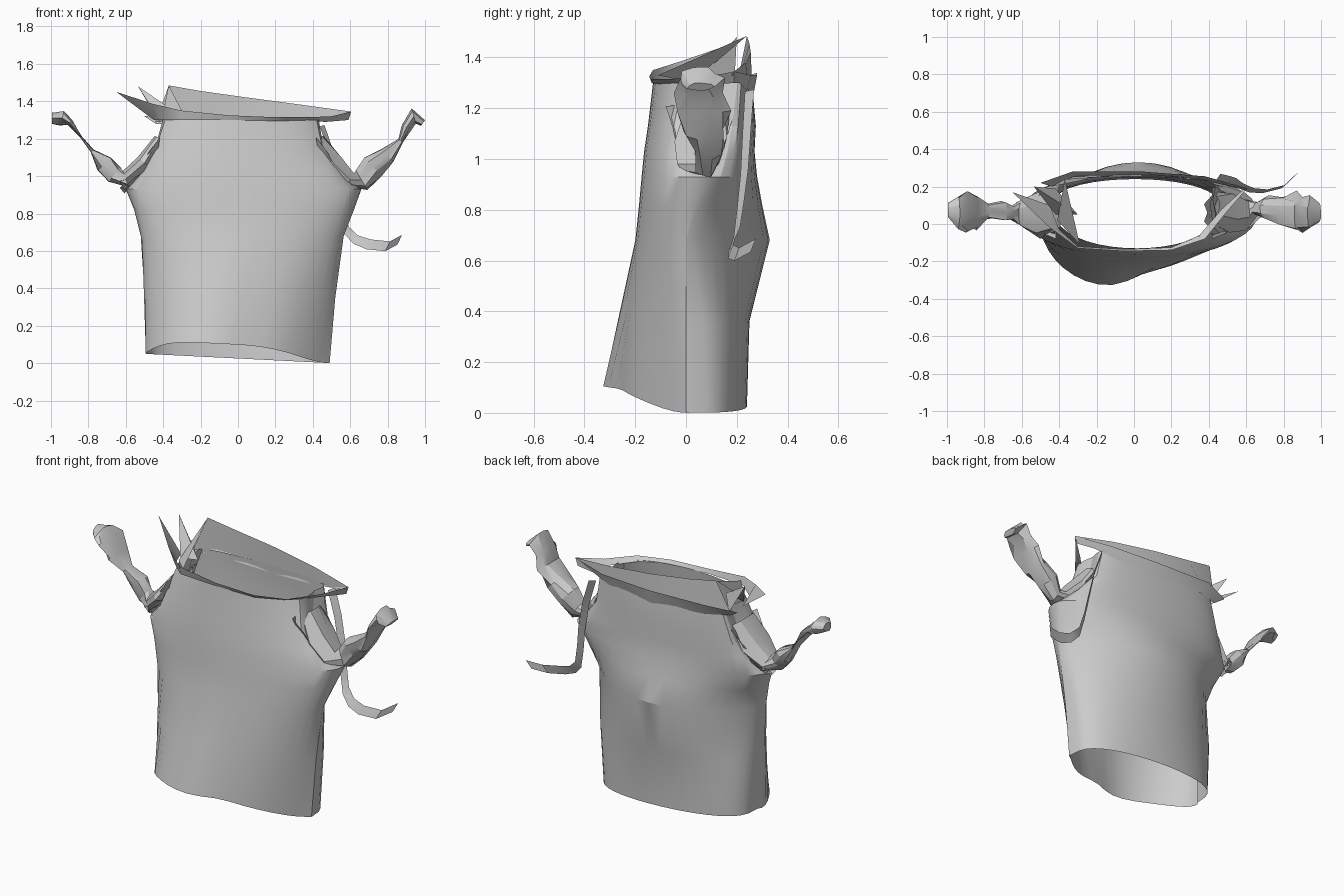
import bpy, math, random
from mathutils import Vector

random.seed(4)


def make(name, verts, faces, angle=35):
    me = bpy.data.meshes.new(name)
    me.from_pydata([tuple(v) for v in verts], [], faces)
    ob = bpy.data.objects.new(name, me)
    bpy.context.collection.objects.link(ob)
    bpy.ops.object.select_all(action='DESELECT')
    ob.select_set(True)
    bpy.context.view_layer.objects.active = ob
    bpy.ops.object.shade_smooth_by_angle(angle=math.radians(angle))
    return ob


def loft(name, rings, closed=True, angle=35):
    """Skin a list of equal-length point rows."""
    n = len(rings[0])
    faces = []
    for r in range(len(rings) - 1):
        for i in range(n if closed else n - 1):
            j = (i + 1) % n
            faces.append((r*n + i, r*n + j, (r + 1)*n + j, (r + 1)*n + i))
    return make(name, [v for ring in rings for v in ring], faces, angle)


# Body: open cloth tube; z, left, right, side y, front y, back y,
# front/back exponents, depth of the armhole groove
stations = [
    (0.00, -0.48, 0.49, 0.00, -0.33, 0.24, 1.6, 0.6, 0),
    (0.35, -0.50, 0.52, 0.00, -0.265, 0.25, 1.3, 0.7, 0),
    (0.68, -0.52, 0.565, 0.00, -0.20, 0.33, 1.0, 1.5, 0),
    (0.82, -0.555, 0.62, 0.03, -0.185, 0.30, 0.9, 1.2, 0),
    (0.93, -0.60, 0.66, 0.06, -0.175, 0.28, 0.9, 0.9, 0),
    (1.03, -0.55, 0.59, 0.08, -0.165, 0.27, 0.8, 0.7, 0.06),
    (1.13, -0.50, 0.51, 0.09, -0.15, 0.275, 0.7, 0.6, 0.08),
    (1.30, -0.44, 0.47, 0.13, -0.13, 0.26, 0.75, 0.5, 0.05),
]
N = 40
rings = []
for z, xl, xr, y0, yf, yb, ef, eb, groove in stations:
    ring = []
    low = max(0.0, 1 - z/0.7)
    for i in range(N):
        a = 2*math.pi*i/N
        c, s = math.cos(a), math.sin(a)
        x = (xl + xr)/2 + (xr - xl)/2*c
        x -= math.copysign(groove, c)*max(0, 1 - abs(s)/0.45)
        k = abs(s)**(ef if s < 0 else eb)
        lift = low*(0.025 - 0.05*x)
        if s < 0:
            x -= 0.12*low*abs(s)
            dent = 0.035*low*math.exp(-((x - 0.06)/0.12)**2)
            y = y0 + (yf - y0)*k + dent
            lift += 0.08*low*k*k*(3 - 2*k)
        else:
            y = y0 + (yb - y0)*k
        ring.append((x, y, max(0, z + lift)))
    rings.append(ring)
loft("body_cloth", rings, angle=25)


# Sleeves: crumpled, flattened tubes; x, y, z, half width in y, half thickness
def sleeve(name, path):
    rows = []
    pts = [Vector(p[:3]) for p in path]
    for i, p in enumerate(path):
        t = (pts[min(i + 1, len(pts) - 1)] - pts[max(i - 1, 0)]).normalized()
        nrm = Vector((-t.z, 0, t.x)).normalized()
        row = []
        for k in range(10):
            a = 2*math.pi*k/10
            w = random.uniform(0.65, 1.1)
            row.append(pts[i] + Vector((0, 1, 0))*p[3]*w*math.cos(a)
                       + nrm*p[4]*w*math.sin(a))
        rows.append(row)
    rows.append([pts[-1]]*10)  # pinched end
    loft(name, rows, angle=25)


sleeve("left_sleeve", [
    (-0.42, .08, 1.20, .12, .03), (-0.50, .06, 1.07, .13, .05),
    (-0.60, .06, 0.985, .09, .05), (-0.66, .06, 1.01, .04, .05),
    (-0.71, .07, 1.07, .06, .065), (-0.78, .07, 1.135, .05, .012),
    (-0.84, .06, 1.21, .11, .006), (-0.90, .07, 1.285, .12, .02),
    (-0.94, .08, 1.31, .10, .04), (-0.995, .07, 1.31, .05, .03)])
sleeve("right_sleeve", [
    (0.43, .08, 1.20, .12, .03), (0.51, .07, 1.07, .13, .05),
    (0.60, .06, 0.98, .09, .05), (0.66, .08, 0.98, .05, .06),
    (0.72, .08, 1.05, .07, .07), (0.80, .07, 1.11, .09, .05),
    (0.87, .06, 1.19, .11, .015), (0.90, .07, 1.26, .11, .03),
    (0.94, .06, 1.32, .09, .045), (0.99, .05, 1.285, .06, .02)])

# Gathered folds where each sleeve meets the body
for side, name in ((-1, "left_armhole_fold"), (1, "right_armhole_fold")):
    rows = []
    for i in range(7):
        t = i/6
        y = -0.08 + 0.28*t
        dip = math.sin(math.pi*t)
        row = []
        for k, (x, z) in enumerate(((0.43, 1.22), (0.47, 1.11), (0.55, 1.01), (0.62, 0.96))):
            j = 0.012*(1 if (i + k) % 2 else -1)
            row.append((side*(x - 0.05*dip*(k < 2) + j),
                        0.06 + (y - 0.06)*(1 - 0.2*k), z - 0.04*dip + j))
        rows.append(row)
    loft(name, rows, closed=False, angle=20)

# Strap hanging from the back of the neck and curling out at the right
strap = [(.45, .25, 1.27), (.50, .24, 1.12), (.535, .23, .95), (.555, .215, .82),
         (.58, .20, .71), (.63, .18, .66), (.70, .175, .635), (.80, .20, .625),
         (.865, .265, .66)]
rows = []
for i, (x, y, z) in enumerate(strap):
    flat = min(1, i/6)
    d = Vector((0.012, 0.018 - 0.008*flat, 0.004 + 0.022*flat))
    rows.append([Vector((x, y, z)) - d, Vector((x, y, z)) + d])
loft("side_strap", rows, closed=False)

# Front collar band: a thin lip sweeping from the left spike to the right tip
lower = [(-.45, .10, 1.30), (-.40, -.03, 1.30), (-.30, -.12, 1.30), (-.05, -.135, 1.30),
         (.20, -.125, 1.295), (.35, -.06, 1.295), (.47, .08, 1.29), (.59, .19, 1.30)]
upper = [(-.65, .17, 1.45), (-.45, -.02, 1.385), (-.30, -.13, 1.35), (-.05, -.145, 1.325),
         (.20, -.14, 1.315), (.38, -.08, 1.315), (.50, .07, 1.32), (.605, .19, 1.345)]
loft("front_collar", [lower, upper], closed=False)

# Back collar: tall flap rising to the left peak
lower = [(-.44, .20, 1.29), (-.32, .255, 1.30), (0, .26, 1.30), (.30, .245, 1.30), (.59, .19, 1.30)]
upper = [(-.37, .24, 1.485), (-.20, .25, 1.455), (.05, .255, 1.42), (.35, .235, 1.38), (.605, .19, 1.345)]
loft("back_collar", [lower, upper], closed=False)
lower = [(-.44, .20, 1.28), (-.30, .25, 1.27), (.05, .265, 1.25), (.35, .24, 1.27), (.60, .18, 1.33)]
outer = [(-.50, .22, 1.32), (-.33, .28, 1.34), (.05, .28, 1.33), (.38, .255, 1.33), (.605, .19, 1.345)]
loft("back_collar_lip", [lower, outer], closed=False)

# Pointed scraps at the left end of the collar
make("left_collar_points", [
    (-.535, .20, 1.48), (-.30, .05, 1.32), (-.42, .19, 1.29), (-.42, .05, 1.30),
    (-.37, .24, 1.485), (-.29, -.11, 1.33), (-.41, .02, 1.30)],
    [(0, 1, 2), (0, 3, 1), (4, 5, 6)])
